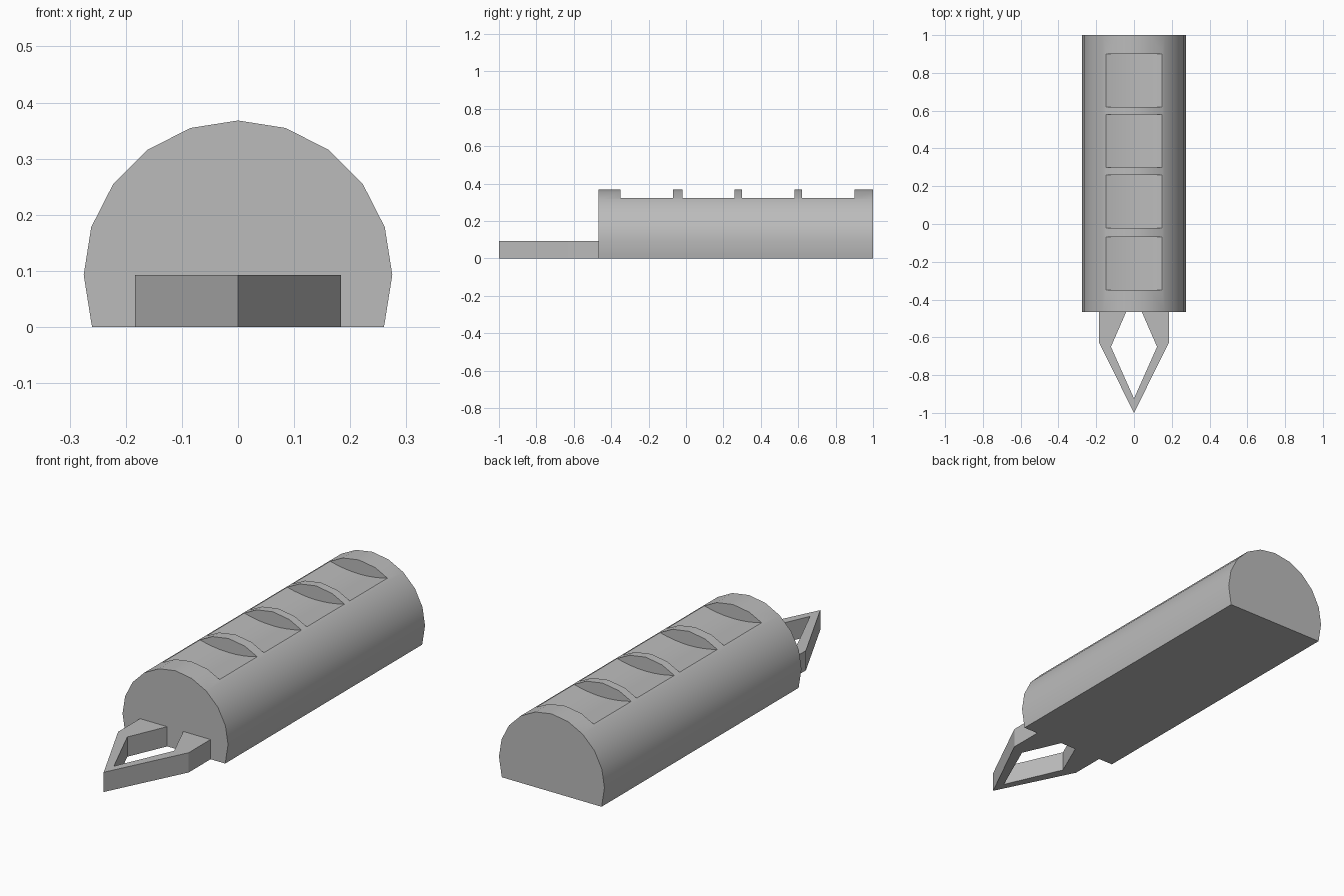
import bpy, bmesh, math
from mathutils import Vector

if "Cube" in bpy.data.objects:
    bpy.data.objects.remove(bpy.data.objects["Cube"])

grey = bpy.data.materials.new("plain_grey")
grey.use_nodes = True
grey.diffuse_color = (0.5, 0.5, 0.5, 1)
grey.node_tree.nodes["Principled BSDF"].inputs["Base Color"].default_value = (0.5, 0.5, 0.5, 1)


def prism(name, outline, offset):
    """Extrude a closed outline of 3D points along an offset vector."""
    bm = bmesh.new()
    face = bm.faces.new([bm.verts.new(p) for p in outline])
    cap = bmesh.ops.extrude_face_region(bm, geom=[face])["geom"]
    bmesh.ops.translate(bm, vec=Vector(offset),
                        verts=[v for v in cap if isinstance(v, bmesh.types.BMVert)])
    bmesh.ops.recalc_face_normals(bm, faces=bm.faces)
    mesh = bpy.data.meshes.new(name)
    bm.to_mesh(mesh)
    bm.free()
    obj = bpy.data.objects.new(name, mesh)
    bpy.context.collection.objects.link(obj)
    mesh.materials.append(grey)
    return obj


def activate(obj):
    bpy.ops.object.select_all(action='DESELECT')
    obj.select_set(True)
    bpy.context.view_layer.objects.active = obj


# Body: twenty-sided cylinder with its underside cut flat
FRONT, BACK, RADIUS, AXIS_Z = -0.467, 1.0, 0.275, 0.093
STEP = math.tau / 20
arc = [(RADIUS * math.cos(i * STEP), FRONT, AXIS_Z + RADIUS * math.sin(i * STEP))
       for i in range(-1, 12)]
foot = 0.26
body = prism("body", [(foot, FRONT, 0)] + arc + [(-foot, FRONT, 0)], (0, BACK - FRONT, 0))

# Four shallow dished recesses along the top
HALF, RIM, DIP, LENGTH = 0.15, 0.322, 0.02, 0.28
for i, start in enumerate((-0.35, -0.02, 0.30, 0.62)):
    floor = [(HALF * t / 4, start, RIM - DIP * (1 - (t / 4) ** 2)) for t in range(-4, 5)]
    cutter = prism(f"recess_cutter_{i}",
                   floor + [(0.2, start, 0.5), (-0.2, start, 0.5)], (0, LENGTH, 0))
    cutter.hide_render = True
    cut = body.modifiers.new("recess", 'BOOLEAN')
    cut.operation, cut.solver, cut.object = 'DIFFERENCE', 'EXACT', cutter
    activate(body)
    bpy.ops.object.modifier_apply(modifier=cut.name)
    bpy.data.objects.remove(cutter)
activate(body)
bpy.ops.object.shade_smooth_by_angle(angle=math.radians(25))

# Pointed nose frame: two mirrored arms meeting at the tip
arm = [(0.042, FRONT), (0.184, FRONT), (0.184, -0.63), (0, -1), (0, -0.924), (0.122, -0.65)]
for side, name in ((1, "left_nose_arm"), (-1, "right_nose_arm")):
    prism(name, [(side * x, y, 0) for x, y in arm], (0, 0, AXIS_Z))
